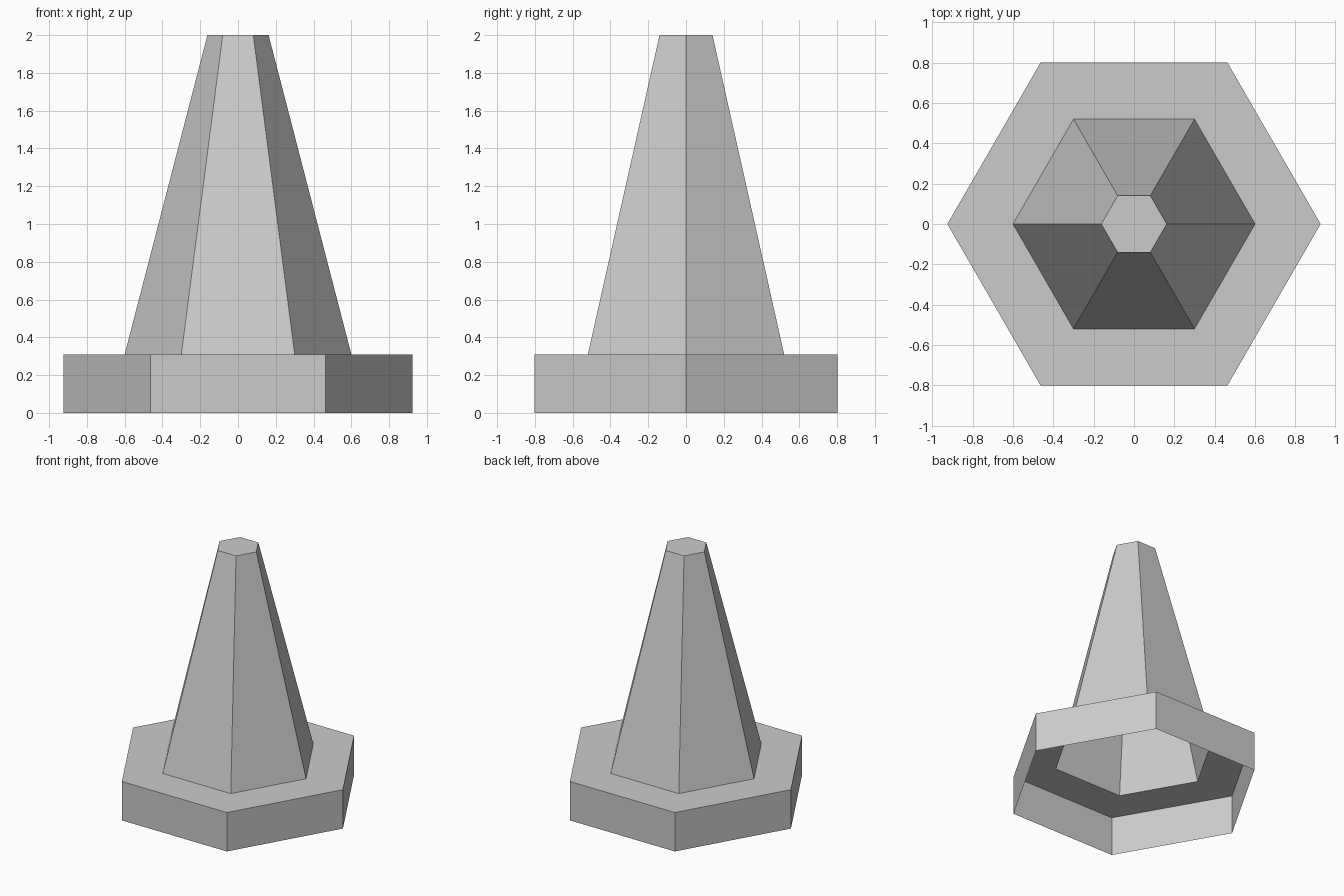
import bpy
import bmesh
from math import cos, sin, tau

SIDES = 6

cube = bpy.data.objects.get("Cube")
if cube:
    bpy.data.objects.remove(cube, do_unlink=True)

grey = bpy.data.materials.new("light grey")
grey.use_nodes = True
colour = (0.6, 0.6, 0.6, 1)
grey.diffuse_color = colour
grey.node_tree.nodes["Principled BSDF"].inputs["Base Color"].default_value = colour


def hex_shell(name, profile, cap_top=False):
    """Sweep a (radius, height) profile round six flat sides as a thin shell."""
    bm = bmesh.new()
    rings = [[bm.verts.new((r * cos(tau * i / SIDES), r * sin(tau * i / SIDES), z))
              for i in range(SIDES)] for r, z in profile]
    for low, high in zip(rings, rings[1:]):
        for i in range(SIDES):
            j = (i + 1) % SIDES
            bm.faces.new((low[i], low[j], high[j], high[i]))
    if cap_top:
        bm.faces.new(rings[-1])
    mesh = bpy.data.meshes.new(name)
    bm.to_mesh(mesh)
    bm.free()
    mesh.materials.append(grey)
    obj = bpy.data.objects.new(name, mesh)
    bpy.context.collection.objects.link(obj)
    return obj


# Base: open underneath, with a flat rim running in to the cone
hex_shell("base", [(0.925, 0), (0.925, 0.31), (0.6, 0.31)])

# Cone: hollow body, open below and closed by a flat tip
hex_shell("cone_body", [(0.6, 0.31), (0.162, 2)], cap_top=True)
